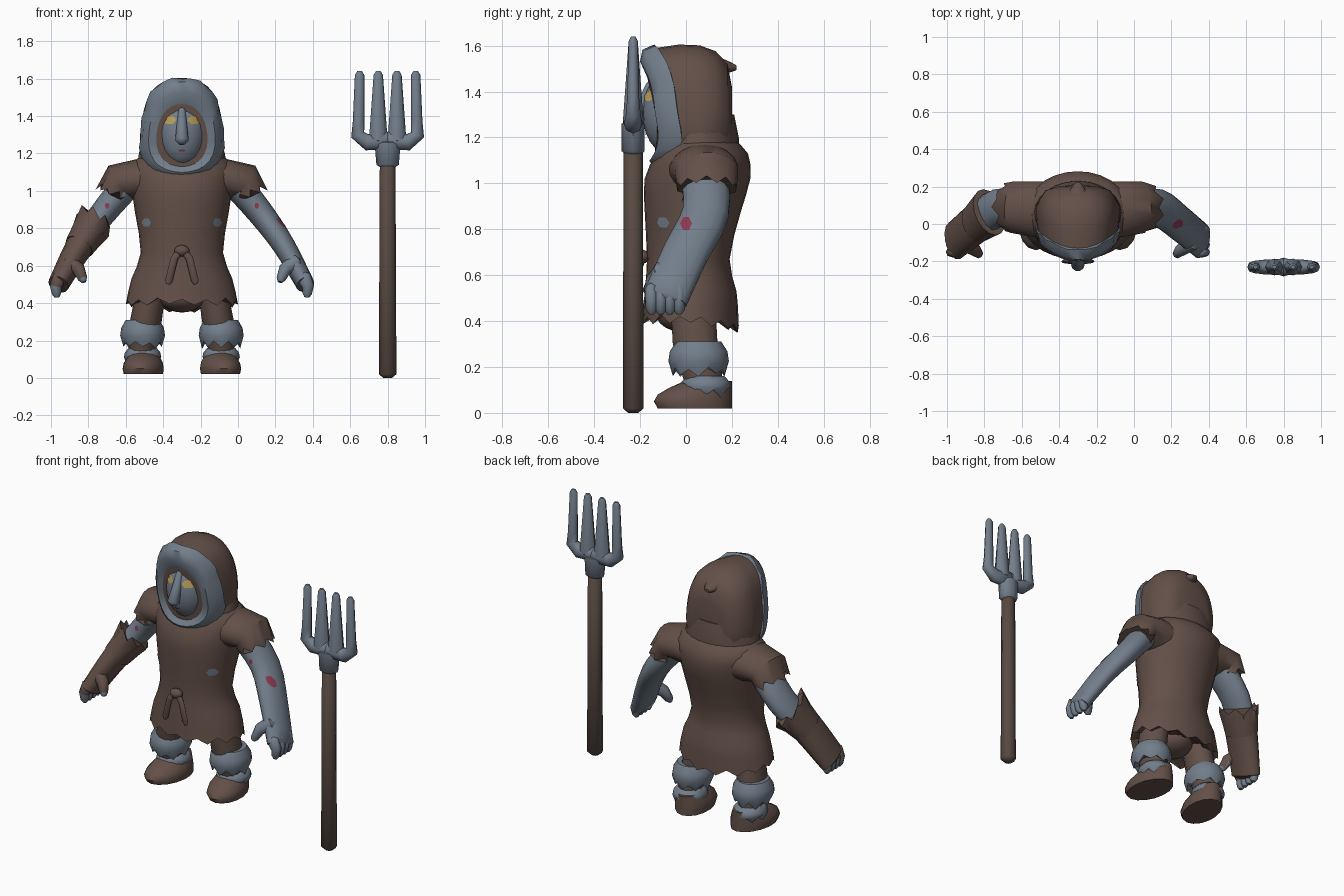
import bpy, bmesh, math, random
from mathutils import Vector
from mathutils.bvhtree import BVHTree

random.seed(4)
cube = bpy.data.objects.get("Cube")
if cube:
    bpy.data.objects.remove(cube, do_unlink=True)

CENTRE = Vector((-.3, 0, 0))  # the figure stands right of the fork
UP = Vector((0, 0, 1))
parts = []


def material(name, *rgb):
    mat = bpy.data.materials.new(name)
    mat.use_nodes = True
    mat.diffuse_color = (*rgb, 1)
    mat.node_tree.nodes["Principled BSDF"].inputs["Base Color"].default_value = (*rgb, 1)
    return mat


cloth = material("brown_cloth", .125, .08, .065)
grey = material("blue_grey", .17, .21, .26)
wood = material("dark_wood", .1, .07, .055)
eye_yellow = material("yellow_eye", .5, .35, .1)
wound_red = material("wound_red", .26, .04, .08)


def finish(name, bm, mats, rule=None):
    bmesh.ops.recalc_face_normals(bm, faces=bm.faces)
    if rule:
        for face in bm.faces:
            face.material_index = int(rule(face.calc_center_median()))
    mesh = bpy.data.meshes.new(name)
    bm.to_mesh(mesh)
    bm.free()
    for mat in mats:
        mesh.materials.append(mat)
    obj = bpy.data.objects.new(name, mesh)
    bpy.context.collection.objects.link(obj)
    parts.append(obj)
    return obj


def place(side, x, y, z):
    return CENTRE + Vector((side * x, y, z))


def ring(centre, u, v, count):
    angles = [math.tau * i / count for i in range(count)]
    return [centre + u * math.cos(a) + v * math.sin(a) for a in angles]


def spline(keys, steps=3):
    # smooth curve through the key points
    keys = [Vector(key) for key in keys]
    keys = [keys[0] * 2 - keys[1]] + keys + [keys[-1] * 2 - keys[-2]]
    out = []
    for a, b, c, d in zip(keys, keys[1:], keys[2:], keys[3:]):
        for i in range(steps):
            t = i / steps
            out.append(b + (c - a + (a * 2 - b * 5 + c * 4 - d + ((b - c) * 3 + d - a) * t) * t) * (t / 2))
    return out + [keys[-2]]


def ragged(points, amount, direction=UP):
    # tear an edge by shifting its points unevenly
    return [p + direction * amount * (i % 2 - random.random() / 2) for i, p in enumerate(points)]


def loft(name, rings, mats, rule=None, closed=True):
    bm = bmesh.new()
    rows = [[bm.verts.new(p) for p in points] for points in rings]
    for low, high in zip(rows, rows[1:]):
        for i in range(len(low)):
            bm.faces.new((low[i - 1], low[i], high[i], high[i - 1]))
    if closed:
        bm.faces.new(rows[0])
        bm.faces.new(rows[-1])
    return finish(name, bm, mats, rule)


def stack(rows, count, origin=CENTRE):
    # level rings from height, y centre, x radius and y radius
    return [ring(origin + Vector((0, y, z)), Vector((rx, 0, 0)), Vector((0, ry, 0)), count)
            for z, y, rx, ry in rows]


def path_rings(path, start, end, count):
    # rings across a path, tapering between two (thickness, depth) pairs
    start, end = Vector(start), Vector(end)
    last = len(path) - 1
    out = []
    for i, p in enumerate(path):
        along = (path[min(i + 1, last)] - path[max(i - 1, 0)]).normalized()
        deep = Vector((0, 1, 0))
        deep = (deep - along * deep.dot(along)).normalized()
        size = start.lerp(end, i / last)
        out.append(ring(p, deep.cross(along) * size.x, deep * size.y, count))
    return out


def cap(points, inner):
    mid = sum(points, Vector()) / len(points)
    push = (mid - sum(inner, Vector()) / len(inner)).normalized() * .02
    return [mid + (p - mid) / 2 + push for p in points]


def tube(name, path, start, end, mats, count=8, rule=None):
    rings = path_rings(path, start, end, count)
    first, last = cap(rings[0], rings[1]), cap(rings[-1], rings[-2])
    return loft(name, [first] + rings + [last], mats, rule)


def blob(name, centre, radii, mat):
    bm = bmesh.new()
    bmesh.ops.create_uvsphere(bm, u_segments=20, v_segments=12, radius=1)
    bmesh.ops.scale(bm, vec=radii, verts=bm.verts)
    bmesh.ops.translate(bm, vec=centre, verts=bm.verts)
    return finish(name, bm, [mat])


def patch(name, target, origin, direction, width, height, mat):
    # thin plate laid on the surface met by rays
    mesh = target.data
    tree = BVHTree.FromPolygons([v.co for v in mesh.vertices], [p.vertices for p in mesh.polygons])
    across = direction.cross(UP).normalized()
    outline = ring(origin, across * width, UP * height, 6)
    hits = [tree.ray_cast(p, direction)[0] for p in [origin] + outline]
    if all(hits):
        bm = bmesh.new()
        hub, *rim = [bm.verts.new(hit - direction * .005) for hit in hits]
        for i in range(len(rim)):
            bm.faces.new((hub, rim[i - 1], rim[i]))
        finish(name, bm, [mat])


# Tunic with torn hem, longer at the back
BACK = Vector((0, 1, 0))
profile = spline([(.4, .02, .3, .21), (.53, .02, .27, .2), (.67, .01, .22, .18), (.88, .03, .25, .21),
                  (1.02, .05, .27, .23), (1.13, .07, .28, .2), (1.2, .06, .2, .14)], 2)
rows = stack(profile, 28)
rows[0] = [p - UP * max(0, p.y) / 6 for p in ragged(rows[0], .03)]
underside = [p.lerp(place(1, 0, 0, .5), .3) for p in rows[0]]
tunic = loft("tunic", [underside] + rows, [cloth])
blob("breeches_seat", place(1, 0, 0, .43), (.12, .13, .08), cloth)

# Knotted cord hanging at the waist
blob("cord_knot", place(1, 0, -.19, .68), (.04, .03, .03), cloth)

for side, label in ((1, "left_"), (-1, "right_")):
    gloved = side < 0
    patch(label + "tunic_patch", tunic, place(side, .19, -1, .83), BACK, .025, .025, grey)
    tail = [place(side, *p) for p in ((0, -.19, .69), (.04, -.2, .64), (.07, -.2, .52))]
    tube(label + "cord_tail", tail, (.02, .02), (.02, .01), [cloth], 6)

    # Arm and torn sleeve
    path = spline([place(side, *p) for p in
                   ((.28, .08, 1.05), (.43, .085, .87), (.55, 0, .7), (.66, -.09, .5))])
    arm = tube(label + "arm", path, (.08, .105), (.05, .1), [grey], 14)
    sleeve = [place(side, *p) for p in
              ((.1, .07, 1.05), (.24, .08, 1.06), (.34, .09, 1.05), (.37, .09, .98))]
    rows = path_rings(sleeve, (.12, .16), (.09, .13), 18)
    rows[-1] = ragged(rows[-1], .025, Vector((-side, 0, 1)))
    loft(label + "sleeve", rows, [cloth])

    # Fingers and thumb, bare at the tips of the glove
    skin = [cloth, grey] if gloved else [grey, grey]
    for i in range(4):
        knuckle = place(side, .65, i * .04 - .15, .54)
        finger = [knuckle, knuckle + Vector((side * .025, 0, -.05)), knuckle + Vector((side * .02, 0, -.09))]
        tube(label + "finger", finger, (.04, .03), (.025, .025), skin, 8, lambda c: c.z < .5)
    thumb = [place(side, *p) for p in ((.61, -.1, .62), (.55, -.14, .58), (.53, -.16, .53))]
    tube(label + "thumb", thumb, (.045, .045), (.025, .025), skin, 8, lambda c: c.z < .55)

    # Glove with a flared cuff
    if gloved:
        tube("glove", path[5:], (.08, .115), (.057, .108), [cloth], 14)
        rows = path_rings(path[6:3:-1], (.08, .11), (.1, .135), 16)
        rows[-1] = ragged(rows[-1], .04)
        loft("glove_cuff", rows, [cloth])
    patch(label + "arm_scratch", arm, place(side, .4, -1, .92), BACK, .013, .017, wound_red)
    patch(label + "arm_wound", arm, place(side, 1, 0, .825), Vector((-side, 0, 0)), .026, .032, wound_red)

    # Leg, fur bands and boot
    foot = place(side, .21, 0, 0)
    leg = stack([(.1, .08, .07, .08), (.17, .07, .07, .09), (.3, .04, .085, .1), (.48, .03, .08, .1)], 14, foot)
    leg = [[p - Vector((side * max(0, p.z - .2) / 6, 0, 0)) for p in points] for points in leg]
    loft(label + "leg", leg, [cloth])
    for name, low, y, height, radius in (("knee_fur", .17, .055, .14, .12), ("ankle_fur", .08, .085, .08, .1)):
        band = [(low + height * t, y, radius * k, radius * k * 1.1)
                for t, k in ((.2, .7), (0, .85), (.4, 1), (.7, .95), (1, .75))]
        rows = stack(band, 16, foot)
        rows[1] = ragged(rows[1], .03)
        loft(label + name, rows, [grey])
    # heel stays put while the boot narrows upward
    layers = [(z, .2 - .17 * k, .11 * k, .17 * k)
              for z, k in ((.02, .95), (.05, 1), (.08, .95), (.11, .8), (.14, .6))]
    rows = [[p - Vector((side * p.y / 10, 0, 0)) for p in points] for points in stack(layers, 16, foot)]
    loft(label + "boot", rows, [cloth])

# Head, eyes and nose
head = blob("head", place(1, 0, -.08, 1.31), (.125, .11, .18), grey)
for side in (1, -1):
    patch("eye", head, place(side, .066, -1, 1.38), BACK, .037, .025, eye_yellow)
nose = [place(1, 0, y, z) for y, z in ((-.155, 1.43), (-.185, 1.35), (-.22, 1.27))]
tube("nose", nose, (.02, .02), (.036, .035), [grey], 10)
patch("mouth", head, place(1, 0, -1, 1.215), BACK, .02, .006, wound_red)


def hood_ring(y, size):
    # upright oval, fuller toward the shoulders and swept back at the sides
    middle = 1.335 - (1 - size) / 10
    sweep = min(.1, max(0, .06 - y / 2))
    points = ring(Vector((0, y, middle)), Vector((.22 * size, 0, 0)), UP * .27 * size, 32)
    for p in points:
        rise = (p.z - middle) / .27
        p.x *= 1 + .35 * rise ** 2 - .15 * rise
        p.y += sweep * ((p.x / .22) ** 2 + 2 * max(0, 1.3 - p.z))
    return [p + CENTRE for p in points]


# Hood: lining, shaggy fur trim, then the cloth shell with its point
opening = hood_ring(-.17, .62)
loft("hood_lining", [hood_ring(-.06, .05), hood_ring(-.06, .55), opening], [cloth, grey], lambda c: c.z > 1.3)
shell = [hood_ring(*r) for r in ((-.13, .96), (-.03, 1), (.06, .99), (.13, .92), (.18, .78), (.2, .5))]
edge = [p.lerp(place(1, 0, 0, 1.33), (i % 3 - 1) * .02) for i, p in enumerate(hood_ring(-.14, 1))]
loft("hood_fur_trim", [opening, hood_ring(-.2, .8), hood_ring(-.19, .94), edge, shell[0]], [grey], closed=False)
loft("hood", shell, [cloth])
tube("hood_point", [place(1, 0, .05, 1.52), place(1, 0, .2, 1.505)], (.12, .07), (.03, .02), [cloth], 12)
loft("cowl", stack([(1.12, .06, .24, .17), (1.2, .06, .23, .17), (1.3, .08, .2, .13)], 24), [cloth])

# Pitchfork
FORK = Vector((.8, -.23, 0))
tube("fork_shaft", [FORK + UP * .02, FORK + UP * 1.14], (.047, .045), (.042, .042), [wood])
tube("fork_socket", [FORK + UP * 1.14, FORK + UP * 1.26], (.06, .05), (.07, .05), [grey])
for side in (1, -1):
    for name, bend in (("outer_tine", ((0, 1.27), (.11, 1.26), (.16, 1.3), (.155, 1.37), (.15, 1.62))),
                       ("inner_tine", ((.05, 1.27), (.05, 1.62)))):
        path = [FORK + Vector((side * x, 0, z)) for x, z in bend]
        tube("fork_" + name, path, (.05, .045), (.025, .02), [grey])

# Smooth shading with crisp creases
bpy.ops.object.select_all(action="DESELECT")
for obj in parts:
    obj.select_set(True)
bpy.context.view_layer.objects.active = tunic
bpy.ops.object.shade_smooth_by_angle(angle=math.radians(50))
